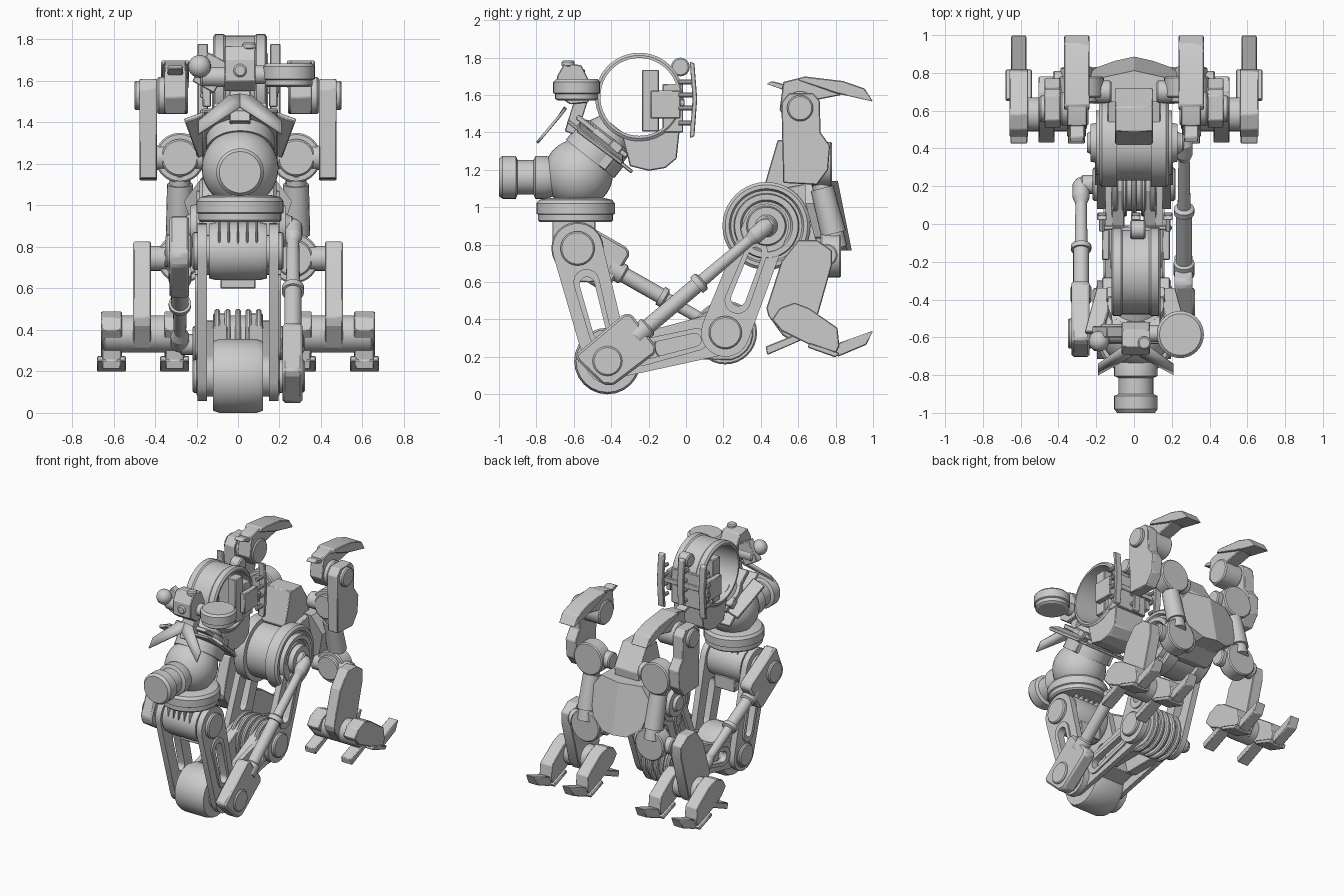
import bpy, bmesh, math
from mathutils import Vector as V, Matrix as M

if "Cube" in bpy.data.objects:
    bpy.data.objects.remove(bpy.data.objects["Cube"])

def finish(name, bm, bevel=0.0):
    bmesh.ops.recalc_face_normals(bm, faces=bm.faces)
    me = bpy.data.meshes.new(name)
    bm.to_mesh(me)
    bm.free()
    o = bpy.data.objects.new(name, me)
    bpy.context.collection.objects.link(o)
    if bevel:
        m = o.modifiers.new("bevel", 'BEVEL')
        m.width, m.segments, m.limit_method = bevel, 1, 'ANGLE'
    return o

def lathe(name, p, d, prof, n=32, closed=False):
    """Revolve (distance, radius) pairs around axis d through p."""
    bm = bmesh.new()
    q = V(d).to_track_quat('Z', 'Y')
    rings = [[bm.verts.new(V(p) + q @ V((r * math.cos(2 * math.pi * i / n), r * math.sin(2 * math.pi * i / n), t)))
              for i in range(n)] for t, r in prof]
    pairs = list(zip(rings, rings[1:])) + ([(rings[-1], rings[0])] if closed else [])
    for a, b in pairs:
        for i in range(n):
            bm.faces.new((a[i], a[(i + 1) % n], b[(i + 1) % n], b[i]))
    if not closed:
        bm.faces.new(rings[0])
        bm.faces.new(rings[-1])
    return finish(name, bm)

def rod(name, a, b, r, n=24, c=0.008):
    L = (V(b) - V(a)).length
    return lathe(name, a, V(b) - V(a), [(0, r - c), (c, r), (L - c, r), (L, r - c)], n)

def slab(name, pts, x0, x1, bevel=0.005):
    """Side outline (y, z) extruded across x."""
    bm = bmesh.new()
    f = bm.faces.new([bm.verts.new((x0, y, z)) for y, z in pts])
    r = bmesh.ops.extrude_face_region(bm, geom=[f])
    bmesh.ops.translate(bm, vec=(x1 - x0, 0, 0), verts=[v for v in r['geom'] if isinstance(v, bmesh.types.BMVert)])
    return finish(name, bm, bevel)

def box(name, c, s, bevel=0.005, rx=0, ry=0):
    bm = bmesh.new()
    rot = M.Rotation(ry, 4, 'Y') @ M.Rotation(rx, 4, 'X')
    bmesh.ops.create_cube(bm, size=1, matrix=M.Translation(c) @ rot @ M.Diagonal((*s, 1)))
    return finish(name, bm, bevel)

def capsule(a, b, ra, rb, n=10):
    a, b = V(a), V(b)
    t = math.atan2(b.y - a.y, b.x - a.x)
    out = []
    for c, r, s in ((a, ra, t + math.pi / 2), (b, rb, t - math.pi / 2)):
        out += [(c.x + r * math.cos(s + math.pi * i / n), c.y + r * math.sin(s + math.pi * i / n)) for i in range(n + 1)]
    return out

def link(name, a, b, ra, rb, x0, x1):
    """Capsule plate with a long slot, plus a raised rim and end bosses."""
    A, B = V(a), V(b)
    def plate(nm, outer, inner, u, w):
        bm = bmesh.new()
        L = [[bm.verts.new((x, y, z)) for y, z in pts] for x, pts in ((u, outer), (w, outer), (w, inner), (u, inner))]
        n = len(outer)
        for p, q in zip(L, L[1:] + L[:1]):
            for i in range(n):
                bm.faces.new((p[i], p[(i + 1) % n], q[(i + 1) % n], q[i]))
        finish(nm, bm)
    slot = capsule(A.lerp(B, .32), A.lerp(B, .74), .04, .035)
    plate(name, capsule(a, b, ra, rb), slot, x0, x1)
    e = .012 if x1 > 0 else -.012
    plate(name + "_rim", capsule(A.lerp(B, .3), A.lerp(B, .76), .07, .06), slot, x1, x1 + e)
    for c, r in ((a, ra), (b, rb)):
        rod(name + "_boss", (x0, *c), (x1 + 2 * e, *c), r * .68)

X = (1, 0, 0)
KNEE, FOOT, MID, HIP = (-.58, .78), (-.42, .178), (.21, .33), (.43, .9)

# Linkage drums
for nm, c, r, w in (("knee_drum", KNEE, .14, .14), ("base_wheel", FOOT, .178, .12), ("middle_core", MID, .14, .12)):
    lathe(nm, (0, *c), X, [(-w, r * .8), (-w, r * .94), (-w * .75, r), (w * .75, r), (w, r * .94), (w, r * .8)], 24)
    rod(nm + "_axle", (-.2, *c), (.2, *c), r * .55)
for i in range(5):
    box("knee_rib", (-.09 + i * .045, -.6, .86), (.012, .23, .13))
for i in range(5):
    rod("middle_wheel_fin", (-.114 + i * .05, *MID), (-.086 + i * .05, *MID), .17, 32)
for x in (-.085, .085):
    slab("middle_fork", capsule((-.1, .255), MID, .07, .15), x - .035, x + .035)
box("knee_bracket", (0, -.52, .65), (.17, .12, .1))
box("lower_bracket", (0, -.24, .22), (.2, .2, .12), rx=.23)

# Slotted links on both sides
for s in (-1, 1):
    link("front_link", KNEE, FOOT, .135, .12, s * .15, s * .195)
    link("lower_link", FOOT, MID, .1, .115, s * .115, s * .15)
    link("rear_link", MID, HIP, .13, .12, s * .15, s * .195)

# Hip drum with stepped rings
for s in (-1, 1):
    lathe("hip_drum", (0, *HIP), (s, 0, 0), [(0, .2), (.09, .2), (.09, .235), (.17, .235), (.185, .22), (.185, .2),
          (.165, .19), (.165, .175), (.2, .17), (.2, .14), (.18, .13), (.18, .11), (.23, .1), (.23, .06), (.25, .05)], 40)
slab("hip_block", [(.42, 1.12), (.49, 1.36), (.62, 1.36), (.72, 1.2), (.7, 1.0), (.5, 1.02)], -.1, .1)

# Two pistons
def piston(name, a, b, x, end):
    a, b = V((x, *a)), V((x, *b))
    d = (b - a).normalized()
    n = V((0, -d.z, d.y))
    L = (b - a).length
    P = lambda u, v: tuple((a + d * u + n * v).yz)
    body = [(-.1, -.08), (-.06, -.12), (.22, -.135), (.25, -.11), (.26, .11), (.23, .135), (-.11, .135), (-.12, .1)]
    slab(name + "_body", [P(u, v) for u, v in body], x - .05, x + .045, .012)
    rod(name + "_pivot", a - V((.07, 0, 0)), a + V((.058, 0, 0)), .08)
    lathe(name + "_rod", a, d, [(.2, .055), (.28, .055), (.29, .042), (L * .56, .042), (L * .56, .054), (L * .59, .054),
          (L * .6, .034), (L - .12, .03), (L - .08, .045), (L, .045), (L + .03, .025)], 20)
    rod(name + "_eye", b, (end, b.y, b.z), .05)
piston("right_piston", FOOT, HIP, .265, .18)
piston("left_piston", KNEE, MID, -.28, -.15)

# Turret and ball head
lathe("turret_ring", (0.01, -.59, .92), (0, 0, 1), [(0, .19), (.01, .2), (.04, .2), (.045, .21), (.1, .21), (.12, .195), (.13, .15)], 32)
bm = bmesh.new()
bmesh.ops.create_uvsphere(bm, u_segments=32, v_segments=20, radius=.185, matrix=M.Translation((.01, -.575, 1.18)))
finish("ball", bm)
lathe("nozzle", (.01, -.7, 1.16), (0, -1, 0), [(0, .1), (.05, .115), (.105, .115), (.115, .092), (.2, .092), (.21, .115),
      (.28, .115), (.3, .1)], 32)

# Tilted neck with collar plates
nd = V((0, .62, .78))
lathe("neck", (.01, -.575, 1.18), nd, [(.1, .165), (.19, .165), (.2, .15), (.25, .15), (.26, .13), (.32, .1)], 32)
box("collar_plate", (.01, -.46, 1.325), (.36, .44, .02), rx=-.67)
box("upper_collar", (.01, -.45, 1.38), (.26, .34, .03), rx=-.67)
for s in (-1, 1):
    box("collar_wing", (.01 + s * .19, -.46, 1.34), (.1, .3, .025), rx=-.67, ry=s * .35)
    box("collar_clamp", (.01 + s * .13, -.41, 1.28), (.05, .07, .16), rx=-.67)
    # Chevron brow plates
    bm = bmesh.new()
    bm.faces.new([bm.verts.new(p) for p in ((.01, -.64, 1.53), (.01 + s * .06, -.64, 1.52),
                  (.01 + s * .2, -.74, 1.4), (.01 + s * .2, -.79, 1.34), (.01, -.68, 1.47))])
    finish("brow_plate", bm).modifiers.new("thick", 'SOLIDIFY').thickness = .015
box("brow_stem", (.01, -.58, 1.51), (.1, .07, .24), rx=-.3)

# Open ring head
lathe("head_ring", (0.01, -.25, 1.59), X, [(-.13, .222), (-.12, .236), (-.08, .236), (-.07, .228), (.07, .228), (.08, .236),
      (.12, .236), (.13, .222), (.13, .208), (-.13, .208)], 48, True)
arc = [(-.25 + .232 * math.cos(a), 1.59 + .232 * math.sin(a)) for a in [math.radians(-35 - i * 11) for i in range(8)]]
slab("chin_shell", [(-.3, 1.22), (-.2, 1.195), (-.11, 1.21), (-.05, 1.26), (-.035, 1.4)] + arc, -.11, .13)

# Rear electronics and panels
box("back_module", (.01, -.07, 1.53), (.25, .11, .26))
for s in (-1, 1):
    box("inner_module", (.01 + s * .1, -.19, 1.57), (.07, .09, .33))
    box("module_fin", (.01 + s * .16, -.11, 1.55), (.04, .16, .15))
for x in (-.17, .01, .18):
    slab("back_panel", [(.02, 1.37), (.045, 1.38), (.06, 1.58), (.045, 1.77), (.02, 1.78), (.035, 1.58)], x - .025, x + .025, .004)
    for z in (1.45, 1.53, 1.6, 1.67):
        rod("panel_peg", (x, -.04, z), (x, .045, z), .014, 10, .003)
box("panel_bar", (.01, -.02, 1.56), (.38, .025, .04))
rod("back_lamp", (-.02, -.03, 1.75), (.06, -.03, 1.75), .05)

# Sensors in front of the ring
slab("sensor_box", [(-.69, 1.6), (-.69, 1.7), (-.65, 1.77), (-.56, 1.76), (-.52, 1.68), (-.52, 1.56), (-.62, 1.55)], -.065, .085)
rod("sensor_cap", (.055, -.63, 1.75), (.055, -.63, 1.785), .035)
rod("sensor_lens", (.01, -.66, 1.65), (.01, -.7, 1.65), .032)
lathe("round_sensor", (.245, -.585, 1.57), (0, 0, 1), [(0, .1), (.01, .115), (.035, .115), (.04, .125), (.1, .125), (.115, .11), (.115, .05)])
rod("sensor_arm", (.05, -.58, 1.63), (.2, -.58, 1.63), .045)
rod("left_sensor_arm", (-.18, -.58, 1.62), (-.04, -.58, 1.62), .05)
box("left_sensor_plate", (-.13, -.57, 1.64), (.12, .06, .16), ry=.5)
bm = bmesh.new()
bmesh.ops.create_uvsphere(bm, u_segments=20, v_segments=12, radius=.055, matrix=M.Translation((-.185, -.62, 1.67)))
finish("eye_ball", bm)

# Rear body plate, ridged down the middle
bm = bmesh.new()
out = ((0, 1.14), (.17, 1.14), (.26, 1.02), (.2, .84), (.1, .77), (0, .77))
for s in (-1, 1):
    f = [[bm.verts.new((s * x, yb - (z - 1) * .2 - x * .22, z)) for x, z in out] for yb in (.84, .7)]
    for g in f:
        bm.faces.new(g)
    for i in range(5):
        bm.faces.new((f[0][i], f[0][i + 1], f[1][i + 1], f[1][i]))
bmesh.ops.remove_doubles(bm, verts=bm.verts, dist=.0005)
finish("body_plate", bm)
slab("body_core", [(.5, 1.1), (.72, 1.14), (.76, .78), (.62, .72), (.5, .75)], -.14, .14)

def foot(name, x0, x1, up):
    """Ankle bracket with a toe and a heel."""
    if up:
        parts = (("bracket", .015, [(.5, 1.52), (.52, 1.67), (.62, 1.695), (.83, 1.675), (.83, 1.6), (.68, 1.57), (.66, 1.47), (.56, 1.44)]),
                 ("toe", 0, [(.6, 1.68), (.63, 1.7), (.84, 1.675), (.955, 1.635), (1, 1.565), (.8, 1.61)]),
                 ("heel", .03, [(.43, 1.66), (.46, 1.675), (.66, 1.62), (.64, 1.585)]))
    else:
        parts = (("bracket", .02, [(.46, .4), (.5, .46), (.58, .49), (.66, .46), (.81, .355), (.82, .26), (.79, .2), (.51, .34)]),
                 ("pad", 0, [(.65, .25), (.66, .275), (.82, .22), (.8, .197)]),
                 ("toe", .03, [(.79, .265), (1, .34), (.965, .265), (.81, .2)]),
                 ("heel", .025, [(.425, .255), (.65, .345), (.665, .31), (.435, .21)]))
    for nm, inset, pts in parts:
        slab(name + "_" + nm, pts, x0 + inset, x1 - inset)

# Four limbs on the rear body
for s in (-1, 1):
    for nm, c, y, z in (("upper", .28, .73, 1.23), ("lower", .27, .78, .745)):
        rod(nm + "_joint", (s * c, y - .06, z), (s * c, y + .05, z), .12, 32)
        rod(nm + "_joint_cap", (s * c, y - .09, z), (s * c, y, z), .09, 32)
        rod(nm + "_joint_axle", (s * .12, y - .03, z), (s * .43, y - .03, z), .06)
    lathe("body_strut", (s * .28, .715, 1.15), (0, .24, -.95), [(0, .05), (.05, .05), (.05, .062), (.3, .068), (.3, .055), (.38, .055)], 20)
    # Upper limb
    slab("upper_limb", [(.52, 1.13), (.7, 1.12), (.76, 1.2), (.77, 1.33), (.72, 1.4), (.715, 1.57), (.68, 1.61), (.55, 1.61), (.51, 1.56)], s * .39, s * .475)
    rod("upper_ankle", (s * .24, .61, 1.53), (s * .39, .61, 1.53), .09)
    rod("upper_ankle_boss", (s * .39, .61, 1.53), (s * .5, .61, 1.53), .07)
    a, b = sorted((s * .235, s * .37))
    foot("upper_foot", a, b, True)
    # Lower limb with twin feet
    slab("lower_limb", [(.51, .71), (.6, .825), (.7, .825), (.78, .77), (.78, .69), (.69, .37), (.64, .3), (.52, .31), (.44, .42), (.43, .46)], s * .42, s * .505)
    rod("lower_ankle", (s * .27, .58, .38), (s * .65, .58, .38), .09)
    for x in (.235, .54):
        a, b = sorted((s * x, s * (x + .14)))
        foot("lower_foot", a, b, False)

# Smooth round parts, keep hard edges
bpy.ops.object.select_all(action='SELECT')
bpy.context.view_layer.objects.active = bpy.context.selected_objects[0]
bpy.ops.object.shade_smooth_by_angle(angle=math.radians(20))
